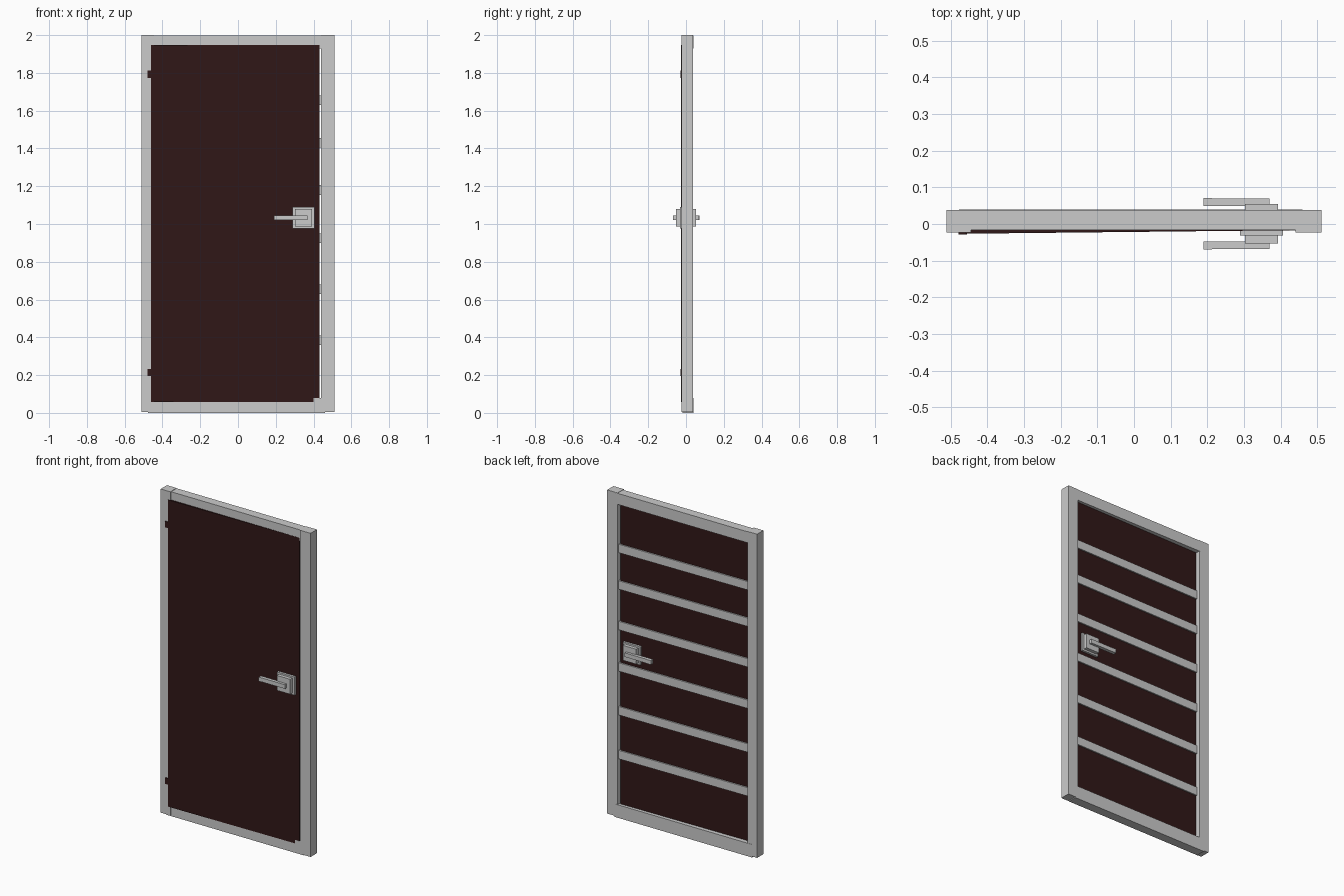
import bpy, bmesh, math

if "Cube" in bpy.data.objects:
    bpy.data.objects.remove(bpy.data.objects["Cube"])


def prism(name, pts, axis_lo, axis_hi, mat=None):
    """Extrude an XY outline between two heights."""
    bm = bmesh.new()
    base = bm.faces.new([bm.verts.new((x, y, axis_lo)) for x, y in pts])
    top = bmesh.ops.extrude_face_region(bm, geom=[base])["geom"]
    bmesh.ops.translate(bm, vec=(0, 0, axis_hi - axis_lo),
                        verts=[g for g in top if isinstance(g, bmesh.types.BMVert)])
    bmesh.ops.recalc_face_normals(bm, faces=bm.faces)
    me = bpy.data.meshes.new(name)
    bm.to_mesh(me)
    bm.free()
    ob = bpy.data.objects.new(name, me)
    bpy.context.collection.objects.link(ob)
    if mat:
        me.materials.append(mat)
    return ob


def box(name, x0, x1, y0, y1, z0, z1, mat=None):
    y0, y1 = sorted((y0, y1))
    return prism(name, [(x0, y0), (x1, y0), (x1, y1), (x0, y1)], z0, z1, mat)


def slanted(name, x0, x1, d0, d1, z0, z1, mat=None):
    """Slab following the angled door sheet; d = depth behind its front face."""
    def front(x):
        return -0.0265 + (x + 0.46) * 0.0107
    return prism(name, [(x0, front(x0) + d0), (x1, front(x1) + d0),
                        (x1, front(x1) + d1), (x0, front(x0) + d1)], z0, z1, mat)


dark = bpy.data.materials.new("dark_sheet")
dark.diffuse_color = (0.03, 0.009, 0.009, 1)
dark.use_nodes = True
dark.node_tree.nodes["Principled BSDF"].inputs["Base Color"].default_value = dark.diffuse_color

# Outer frame: two posts and slightly offset top and bottom bars
box("left_post", -0.511, -0.445, -0.0235, 0.038, 0.006, 2.0)
box("right_post", 0.44, 0.511, -0.0235, 0.038, 0.006, 2.0)
box("bottom_bar", -0.477, 0.46, -0.0173, 0.0395, 0.0, 0.08)
box("top_bar", -0.477, 0.46, -0.0165, 0.0385, 1.93, 1.998)

# Door sheet, set at a slight angle so its right edge sinks into the frame
slanted("door_sheet", -0.46, 0.432, 0, 0.038, 0.058, 1.948, dark)

# Cross rails on the back of the sheet
for i, z in enumerate((0.385, 0.655, 0.925, 1.18, 1.43, 1.655)):
    slanted(f"cross_rail_{i + 1}", -0.45, 0.442, 0.03, 0.046, z - 0.026, z + 0.026)

# Hinges
for n, z in (("lower", 0.213), ("upper", 1.793)):
    box(n + "_hinge", -0.478, -0.455, -0.028, -0.018, z - 0.019, z + 0.019, dark)

# Handle sets, mirrored front to back
for n, s, c in (("front", -1, -0.002), ("back", 1, 0.003)):
    def part(name, x0, x1, y0, y1, z0, z1):
        box(f"{n}_{name}", x0, x1, s * y0 + c, s * y1 + c, z0, z1)
    part("base_plate", 0.289, 0.406, 0.012, 0.03, 0.977, 1.09)
    part("rose_plate", 0.302, 0.393, 0.03, 0.051, 0.988, 1.08)
    # Lever with a slightly deeper tip
    prism(f"{n}_lever", [(x, s * y + c) for x, y in
                         ((0.19, 0.046), (0.369, 0.046), (0.369, 0.0665),
                          (0.213, 0.0665), (0.213, 0.068), (0.19, 0.068))],
          1.021, 1.046)
